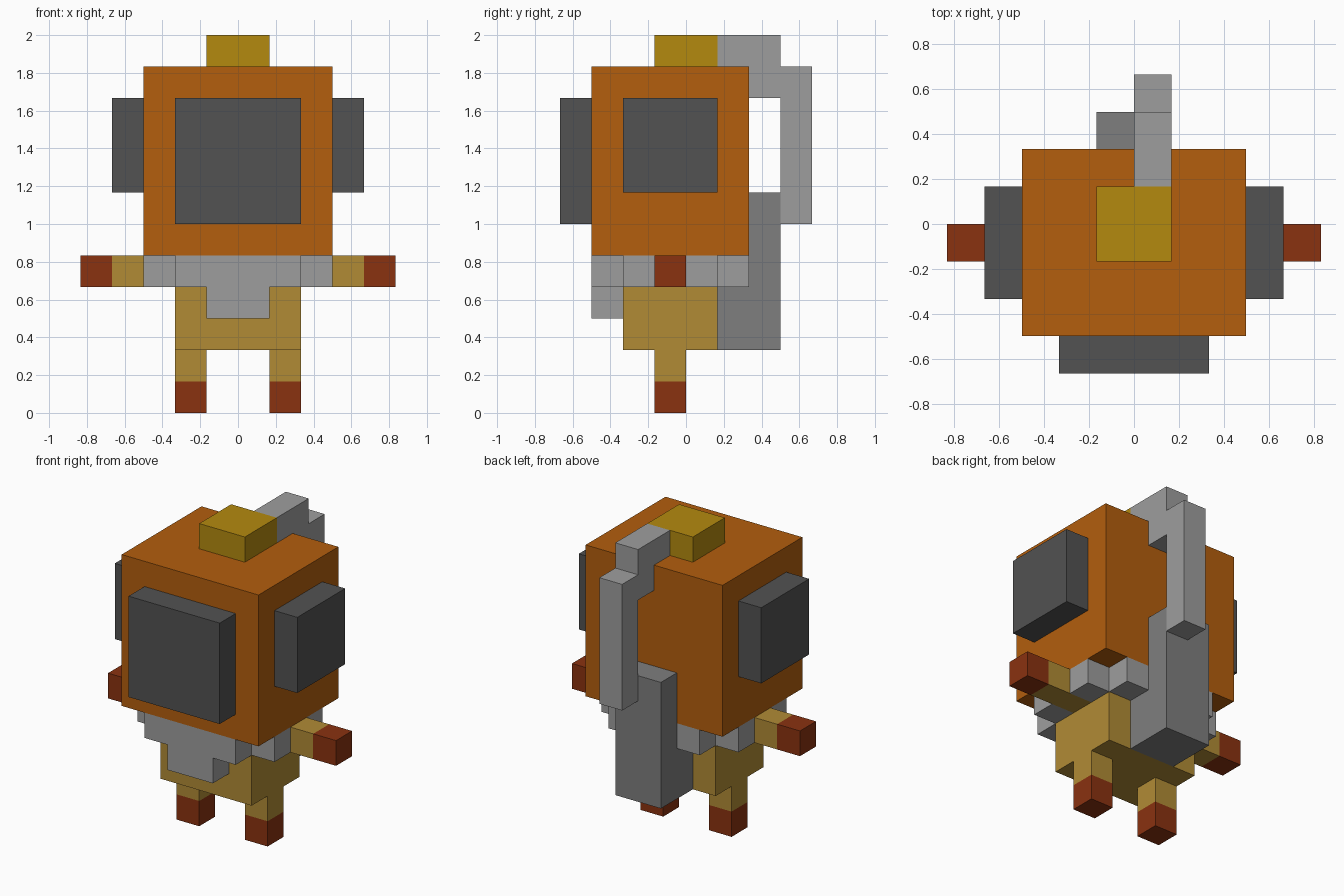
import bpy
import bmesh
from mathutils import Vector

U = 1 / 6  # size of one block

cube = bpy.data.objects.get("Cube")
if cube:
    bpy.data.objects.remove(cube, do_unlink=True)


def material(name, rgb):
    """Flat material from an 8-bit display colour, stored as linear values."""
    linear = [((c / 255 + 0.055) / 1.055) ** 2.4 for c in rgb] + [1]
    mat = bpy.data.materials.new(name)
    mat.use_nodes = True
    mat.diffuse_color = linear
    bsdf = next(n for n in mat.node_tree.nodes if n.type == 'BSDF_PRINCIPLED')
    bsdf.inputs["Base Color"].default_value = linear
    return mat


ORANGE = material("helmet orange", (179, 94, 13))
GLASS = material("dark glass", (82, 82, 82))
BRASS = material("brass yellow", (180, 138, 15))
LIGHT = material("light grey", (158, 158, 158))
STEEL = material("steel grey", (126, 126, 126))
CLOTH = material("suit tan", (177, 139, 53))
LEATHER = material("leather red", (138, 50, 16))


def extrude(name, mat, profile, axis, start, end):
    """Extrude a flat profile along an axis (x: profile in yz, y: in xz, z: in xy)."""
    bm = bmesh.new()
    i = "xyz".index(axis)

    def point(a, b):
        co = [a, b]
        co.insert(i, start)
        return Vector(co) * U

    face = bm.faces.new([bm.verts.new(point(a, b)) for a, b in profile])
    result = bmesh.ops.extrude_face_region(bm, geom=[face])
    offset = Vector((0, 0, 0))
    offset[i] = (end - start) * U
    moved = [g for g in result["geom"] if isinstance(g, bmesh.types.BMVert)]
    bmesh.ops.translate(bm, verts=moved, vec=offset)
    bmesh.ops.recalc_face_normals(bm, faces=bm.faces)
    mesh = bpy.data.meshes.new(name)
    bm.to_mesh(mesh)
    bm.free()
    mesh.materials.append(mat)
    obj = bpy.data.objects.new(name, mesh)
    bpy.context.scene.collection.objects.link(obj)
    return obj


def box(name, mat, x, y, z):
    """Block between the given (low, high) ranges, in block units."""
    rect = [(x[0], y[0]), (x[1], y[0]), (x[1], y[1]), (x[0], y[1])]
    return extrude(name, mat, rect, "z", *z)


def pair(name, mat, x, y, z):
    """The same block on the left (+x) and the right (-x)."""
    box("left_" + name, mat, x, y, z)
    box("right_" + name, mat, (-x[1], -x[0]), y, z)


# Helmet with its windows and top cap
box("helmet", ORANGE, (-3, 3), (-3, 2), (5, 11))
box("front_window", GLASS, (-2, 2), (-4, -3), (6, 10))
pair("window", GLASS, (3, 4), (-2, 1), (7, 10))
box("top_cap", BRASS, (-1, 1), (-1, 1), (11, 12))

# Suit body, arms and legs
box("torso", CLOTH, (-2, 2), (-2, 1), (2, 5))
pair("sleeve", CLOTH, (2, 4), (-1, 0), (4, 5))
pair("glove", LEATHER, (4, 5), (-1, 0), (4, 5))
pair("leg", CLOTH, (1, 2), (-1, 0), (1, 2))
pair("boot", LEATHER, (1, 2), (-1, 0), (0, 1))

# Collar around the shoulders, with a bib hanging at the front
bib = [(-2, 5), (-2, 4), (-1, 4), (-1, 3), (1, 3), (1, 4), (2, 4), (2, 5)]
extrude("collar_bib", LIGHT, bib, "y", -3, -2)
pair("collar_front_shoulder", LIGHT, (2, 3), (-2, -1), (4, 5))
pair("collar_rear_shoulder", LIGHT, (2, 3), (0, 1), (4, 5))
pair("collar_back", LIGHT, (1, 2), (1, 2), (4, 5))

# Air tank on the back, stepped around the helmet
tank = [(1, 2), (3, 2), (3, 7), (2, 7), (2, 5), (1, 5)]
extrude("air_tank", STEEL, tank, "x", -1, 1)

# Air hose from the top cap down to the tank
hose = [(1, 11), (1, 12), (3, 12), (3, 11), (4, 11),
        (4, 6), (3, 6), (3, 10), (2, 10), (2, 11)]
extrude("air_hose", LIGHT, hose, "x", 0, 1)
